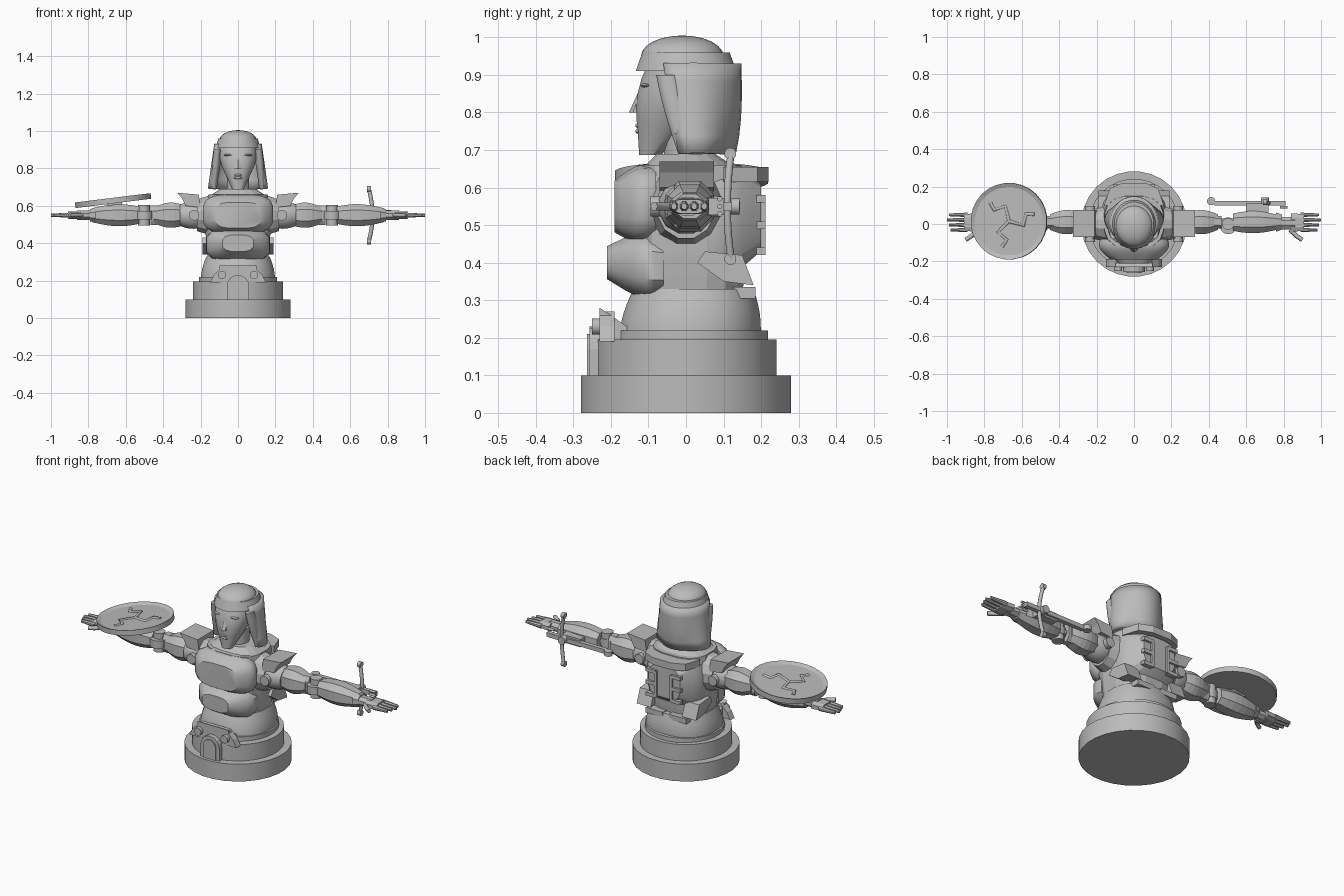
import bpy, bmesh
from math import sin, cos, pi, radians, copysign
from mathutils import Matrix, Vector

default_cube = bpy.data.objects.get("Cube")
if default_cube:
    bpy.data.objects.remove(default_cube)

stone = bpy.data.materials.new("stone_grey")
stone.use_nodes = True
stone.diffuse_color = (.5, .5, .5, 1)
stone.node_tree.nodes["Principled BSDF"].inputs["Base Color"].default_value = stone.diffuse_color


def finish(name, verts, faces, smooth=0):
    mesh = bpy.data.meshes.new(name)
    mesh.from_pydata(verts, [], faces)
    bm = bmesh.new()
    bm.from_mesh(mesh)
    bmesh.ops.recalc_face_normals(bm, faces=bm.faces)
    bm.to_mesh(mesh)
    bm.free()
    mesh.materials.append(stone)
    part = bpy.data.objects.new(name, mesh)
    bpy.context.collection.objects.link(part)
    if smooth:
        bpy.ops.object.select_all(action="DESELECT")
        part.select_set(True)
        bpy.context.view_layer.objects.active = part
        bpy.ops.object.shade_smooth_by_angle(angle=radians(smooth))
    return part


def grid_faces(rows, columns, closed):
    span = columns if closed else columns - 1
    return [(row * columns + i, row * columns + (i + 1) % columns,
             (row + 1) * columns + (i + 1) % columns, (row + 1) * columns + i)
            for row in range(rows - 1) for i in range(span)]


def loft(name, axis, start, end, size, taper=1, swell=0, sides=16, power=2, smooth=40):
    """Solid along an axis: a rounded section that tapers and swells in the middle."""
    along = "xyz".index(axis)
    across = [i for i in range(3) if i != along]
    steps = 6 if swell else 1
    verts = []
    for step in range(steps + 1):
        t = step / steps
        scale = (1 + (taper - 1) * t) * (1 + swell * sin(pi * t))
        centre = Vector(start).lerp(Vector(end), t)
        for i in range(sides):
            angle = 2 * pi * (i + .5) / sides
            point = centre.copy()
            for k, radius, wave in zip(across, size, (cos(angle), sin(angle))):
                point[k] += scale * radius * copysign(abs(wave) ** (2 / power), wave)
            verts.append(point)
    last = steps * sides
    caps = [tuple(range(sides)), tuple(range(last, last + sides))]
    return finish(name, verts, grid_faces(steps + 1, sides, True) + caps, smooth)


def drum(name, axis, centre, radius, length, sides=16):
    offset = Vector([length / 2 if letter == axis else 0 for letter in "xyz"])
    return loft(name, axis, Vector(centre) - offset, Vector(centre) + offset, (radius, radius), sides=sides)


def prism(name, axis, outline, low, high):
    along = "xyz".index(axis)
    verts = []
    for level in (low, high):
        for pair in outline:
            point = list(pair)
            point.insert(along, level)
            verts.append(point)
    n = len(outline)
    return finish(name, verts, grid_faces(2, n, True) + [tuple(range(n)), tuple(range(n, n + n))])


def mirrored(half):
    return half + [(-x, other) for x, other in reversed(half)]


def block(name, centre, size):
    x, y, z = centre
    wide, deep, tall = [extent / 2 for extent in size]
    outline = [(x - wide, y - deep), (x + wide, y - deep), (x + wide, y + deep), (x - wide, y + deep)]
    return prism(name, "z", outline, z - tall, z + tall)


def ball(name, centre, radii):
    bpy.ops.mesh.primitive_uv_sphere_add(segments=24, ring_count=12, radius=1, location=centre)
    part = bpy.context.object
    part.name = name
    part.scale = radii
    part.data.materials.append(stone)
    bpy.ops.object.shade_smooth_by_angle()


def tube(name, path, radius):
    curve = bpy.data.curves.new(name, "CURVE")
    curve.dimensions = "3D"
    curve.bevel_depth = radius
    curve.bevel_resolution = 1
    curve.use_fill_caps = True
    spline = curve.splines.new("POLY")
    spline.points.add(len(path) - 1)
    for point, place in zip(spline.points, path):
        point.co = (*place, 1)
    curve.materials.append(stone)
    part = bpy.data.objects.new(name, curve)
    bpy.context.collection.objects.link(part)
    return part


# Pedestal with arched door and belt
drum("pedestal_lower", "z", (0, 0, .05), .282, .1, sides=28)
drum("pedestal_upper", "z", (0, 0, .147), .242, .096, sides=28)


def door(name, width, front):
    top = [(width * cos(pi * i / 8), .17 + width * sin(pi * i / 8)) for i in range(9)]
    prism(name, "y", [(-width, .1), (width, .1)] + top, front, -.2)


door("door_frame", .06, -.257)
door("door_panel", .04, -.263)
prism("belt_front", "y", mirrored([(.15, .19), (.13, .23), (.09, .27)]), -.23, -.19)
prism("belt_gusset", "x", [(-.23, .19), (-.1, .19), (-.2, .26), (-.23, .28)], -.1, .1)

# Torso: skirt, core and collar
loft("skirt_hem", "z", (0, .01, .19), (0, .01, .22), (.21, .21), sides=24)
loft("skirt", "z", (0, .01, .2), (0, .02, .33), (.2, .19), taper=.85, swell=.04, sides=24, power=2.3)
loft("torso_core", "z", (0, .01, .3), (0, .01, .66), (.16, .14), swell=.1, power=2.8, smooth=0)
loft("neck_collar", "z", (0, .01, .65), (0, 0, .69), (.16, .13), taper=.6, power=2.8, smooth=0)

# Front and back armour
loft("belly_plate", "y", (0, -.06, .39), (0, -.21, .4), (.17, .09), taper=.5, swell=.25, sides=12, power=3)
loft("chest_plate", "y", (0, -.08, .56), (0, -.19, .55), (.18, .1), taper=.7, swell=.2, power=3.4)
loft("back_plate", "y", (0, .04, .5), (0, .2, .52), (.17, .15), taper=.6, swell=.2, power=3.5, smooth=20)
prism("back_collar", "z", mirrored([(.16, .1), (.13, .19), (.06, .22)]), .615, .655)

# Neck and face
drum("neck", "z", (0, 0, .7), .06, .14)
loft("face", "z", (0, -.095, .687), (0, 0, .93), (.03, .03), taper=3.4, swell=.3, sides=24, power=2.3, smooth=60)
loft("nose", "z", (0, -.11, .87), (0, -.13, .8), (.01, .01), taper=2.2, sides=6)
for lip_z in (.765, .75):
    ball("lip", (0, -.125, lip_z), (.024, .01, .007))

# Hair shell, open around the face
rows, columns = 6, 21
verts = []
for row in range(rows):
    drop = row / (rows - 1)
    for i in range(columns):
        turn = 2 * i / (columns - 1) - 1
        angle = pi / 2 + radians(122 - 18 * drop) * turn
        wave = 1 + .05 * drop * cos(9 * turn)
        verts.append((wave * (.11 + .03 * drop) * cos(angle),
                      .01 + wave * (.12 - .02 * drop ** 3) * sin(angle), .93 - .24 * drop))
hair = finish("hair", verts, grid_faces(rows, columns, False), smooth=60)
thickness = hair.modifiers.new("thickness", "SOLIDIFY")
thickness.thickness = .035
thickness.offset = 0
loft("nape_lock", "z", (0, .12, .82), (0, .12, .73), (.07, .02), taper=.8, swell=.1)

# Headband and crown
loft("headband", "z", (0, 0, .91), (0, 0, .96), (.122, .135), taper=.87, sides=24, smooth=30)
ball("crown", (0, -.01, .95), (.1, .11, .055))

# Parts repeated on each side
arm_z = .55
for side in (-1, 1):
    def arm_part(name, inner, outer, y, size, **shape):
        loft(name, "x", (side * inner, y, arm_z), (side * outer, y, arm_z), size, **shape)

    ball("brow", (side * .045, -.105, .872), (.032, .016, .006))
    ball("eye", (side * .038, -.105, .848), (.018, .012, .008))
    loft("side_lock", "z", (side * .11, -.05, .9), (side * .13, 0, .69), (.02, .03), taper=.7, swell=.2)
    drum("belt_bolt", "y", (side * .085, -.22, .23), .022, .06)

    # Back clasps and hip flaps
    block("clasp_spine", (side * .05, .2, .5), (.016, .024, .15))
    for bar in (-1, 0, 1):
        block("clasp_bar", (side * .08, .2, .5 + .07 * bar), (.06, .024, .02))
    prism("hip_flap", "x", [(.03, .4), (.05, .43), (.15, .42), (.18, .34), (.1, .35)], side * .1, side * .19)
    block("back_hem", (side * .075, .155, .32), (.11, .06, .03))

    # Shoulder
    arm_part("shoulder_dish", .15, .22, 0, (.1, .11), taper=.8, sides=12, smooth=0)
    arm_part("shoulder", .2, .31, 0, (.07, .07), taper=.85, swell=.15, sides=12)
    guard = [(.2, .59), (.28, .6), (.3, .64), (.325, .67), (.21, .66)]
    prism("shoulder_guard", "y", [(side * x, z) for x, z in guard], -.07, .075)
    drum("shoulder_bolt", "y", (side * .235, 0, arm_z), .028, .19)

    # Arm
    arm_part("upper_arm", .29, .45, .01, (.055, .057), taper=.8, swell=.4, sides=8, power=2.3, smooth=0)
    arm_part("upper_arm_end", .43, .468, .01, (.035, .055), sides=8, power=3, smooth=0)
    arm_part("elbow_link", .45, .55, .01, (.02, .02), sides=8)
    drum("elbow_pivot", "z", (side * .503, 0, arm_z), .032, .11)
    drum("elbow_cap", "z", (side * .503, -.01, arm_z), .045, .045)
    arm_part("forearm", .53, .78, .01, (.05, .05), taper=.8, swell=.4, sides=8, power=2.3, smooth=0)
    arm_part("cuff", .76, .79, .01, (.055, .044), taper=.8, sides=8, smooth=0)

    # Hand
    arm_part("wrist", .78, .86, .005, (.036, .027), sides=8, smooth=0)
    arm_part("palm", .84, .91, .008, (.052, .022), taper=.9, sides=8, power=3, smooth=0)
    for finger in range(4):
        reach = 1 - .01 * abs(finger - 2)
        arm_part("finger", .89, reach, .027 * finger - .032, (.013, .015), taper=.6, sides=8)
    tube("thumb", [(side * .835, -.03, arm_z), (side * .87, -.065, arm_z), (side * .9, -.085, arm_z)], .012)

# Round shield with sunken face and three bent spokes
shield = drum("shield", "z", (0, 0, 0), .205, .03, sides=28)
bm = bmesh.new()
bm.from_mesh(shield.data)
top = max(bm.faces, key=lambda face: face.calc_center_median().z)
bmesh.ops.inset_individual(bm, faces=[top], thickness=.022)
bmesh.ops.translate(bm, verts=top.verts, vec=(0, 0, -.01))
bm.to_mesh(shield.data)
bm.free()
tilt = Matrix.Translation((-.668, .015, .628)) @ Matrix.Rotation(radians(-7), 4, "Y")
shield.matrix_world = tilt
for spoke in range(3):
    leg = tube("shield_spoke", [(0, 0, 0), (.08, .02, 0), (.06, .08, 0), (.1, .1, 0)], .012)
    leg.matrix_world = tilt @ Matrix.Rotation(2 * pi * spoke / 3 + pi / 2, 4, "Z")
block("shield_mount", (-.66, .01, .6), (.08, .06, .04))

# Wrist crossbow
bow_x, bow_y = .7, .11
block("bow_rail", (.62, bow_y, arm_z), (.38, .024, .024))
block("bow_mount", (.66, .08, arm_z), (.12, .06, .045))
drum("rail_curl", "z", (.412, .122, arm_z), .022, .025)
drum("bow_hub", "y", (bow_x, .12, arm_z), .022, .045)
bends = [i / 6 - 1 for i in range(13)]
tube("bow_limb", [(bow_x + .02 * cos(pi / 2 * u), bow_y + .01 * u * u, arm_z + .14 * u) for u in bends], .011)
for end in (-1, 1):
    drum("bow_tip", "x", (bow_x, .118, arm_z + .14 * end), .016, .02)
for fin in (-1, 0, 1):
    drum("bow_fin", "x", (.8, .09, arm_z + .02 * fin), .007, .04)
